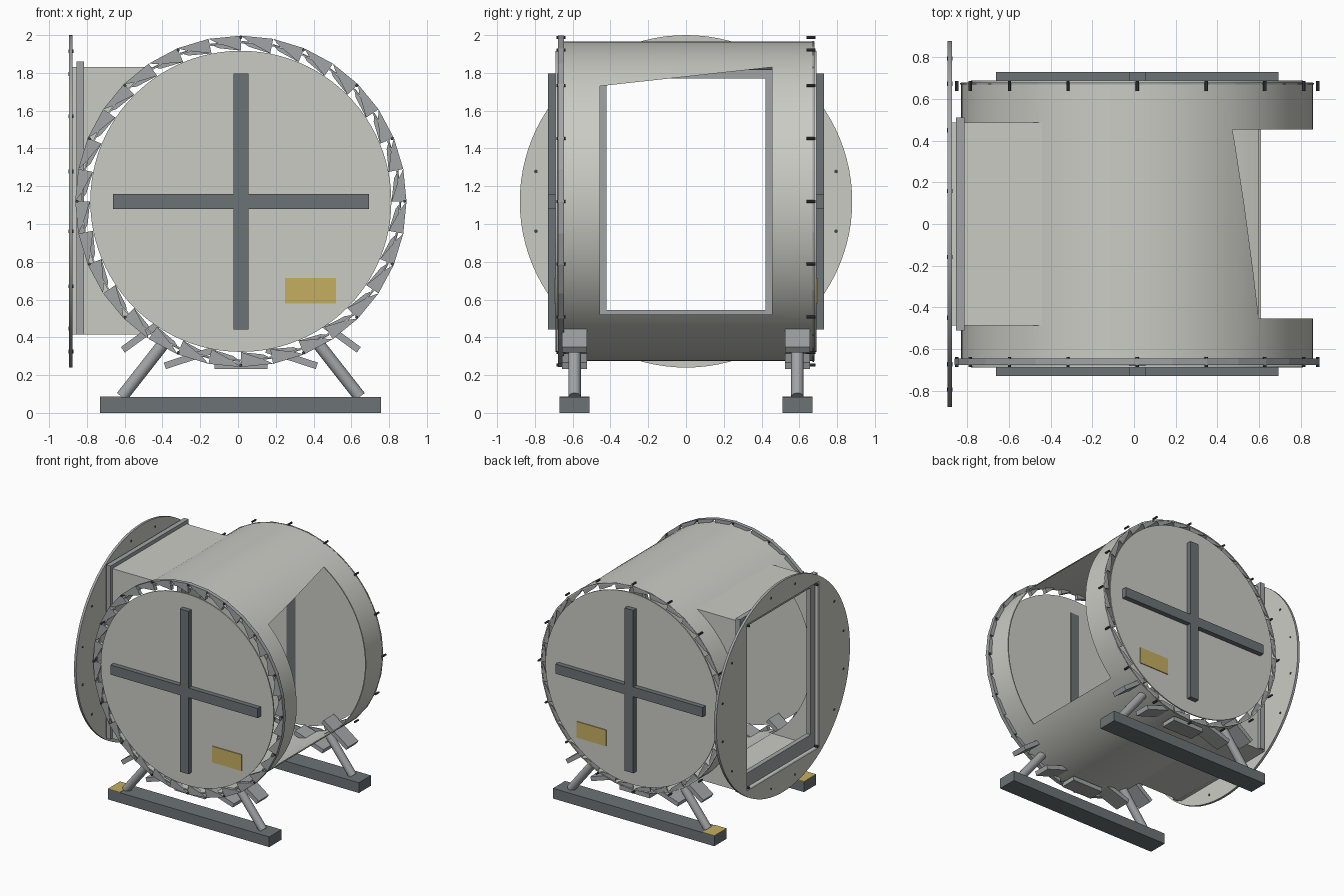
import bpy, bmesh, math
from mathutils import Vector

if "Cube" in bpy.data.objects:
    bpy.data.objects.remove(bpy.data.objects["Cube"])


def material(name, rgb):
    m = bpy.data.materials.new(name)
    m.use_nodes = True
    m.diffuse_color = (*rgb, 1)
    m.node_tree.nodes["Principled BSDF"].inputs["Base Color"].default_value = (*rgb, 1)
    return m


LIGHT = material("warm light grey", (0.60, 0.60, 0.56))
STEEL = material("steel grey", (0.36, 0.37, 0.38))
DARK = material("dark grey", (0.15, 0.17, 0.18))
BLACK = material("bolt grey", (0.06, 0.065, 0.07))
YELLOW = material("ochre yellow", (0.56, 0.43, 0.12))

CX, CZ = 0.015, 1.12      # drum axis
R = 0.845                 # drum radius


def finish(name, bm, mat, smooth=False):
    bmesh.ops.recalc_face_normals(bm, faces=bm.faces)
    mesh = bpy.data.meshes.new(name)
    bm.to_mesh(mesh)
    bm.free()
    ob = bpy.data.objects.new(name, mesh)
    bpy.context.collection.objects.link(ob)
    mesh.materials.append(mat)
    if smooth:
        shade(ob)
    return ob


def activate(ob):
    bpy.ops.object.select_all(action='DESELECT')
    ob.select_set(True)
    bpy.context.view_layer.objects.active = ob


def shade(ob):
    activate(ob)
    bpy.ops.object.shade_smooth_by_angle(angle=math.radians(35))


def box(name, lo, hi, mat):
    bm = bmesh.new()
    bmesh.ops.create_cube(bm, size=1)
    lo, hi = Vector(lo), Vector(hi)
    for v in bm.verts:
        v.co = (lo + hi) / 2 + v.co * (hi - lo)
    return finish(name, bm, mat)


def rod(name, a, b, r, mat, seg=64, smooth=True):
    a, b = Vector(a), Vector(b)
    bm = bmesh.new()
    bmesh.ops.create_cone(bm, cap_ends=True, segments=seg, radius1=r, radius2=r,
                          depth=(b - a).length)
    bm.transform((b - a).to_track_quat('Z', 'Y').to_matrix().to_4x4())
    bmesh.ops.translate(bm, verts=bm.verts, vec=(a + b) / 2)
    return finish(name, bm, mat, smooth)


def prism(name, points, offset, mat):
    bm = bmesh.new()
    face = bm.faces.new([bm.verts.new(p) for p in points])
    ext = bmesh.ops.extrude_face_region(bm, geom=[face])["geom"]
    bmesh.ops.translate(bm, vec=offset,
                        verts=[g for g in ext if isinstance(g, bmesh.types.BMVert)])
    return finish(name, bm, mat)


def cut(ob, cutter):
    mod = ob.modifiers.new("cut", 'BOOLEAN')
    mod.operation = 'DIFFERENCE'
    mod.solver = 'EXACT'
    mod.object = cutter
    activate(ob)
    bpy.ops.object.modifier_apply(modifier=mod.name)
    bpy.data.objects.remove(cutter)


def polar(r, angle, y):
    return (CX + r * math.sin(angle), y, CZ + r * math.cos(angle))


# Drum shell with a slanted side opening and a duct opening
shell = rod("drum_shell", (CX, -0.675, CZ), (CX, 0.68, CZ), R, LIGHT, 96, False)
cut(shell, rod("cutter", (CX, -1, CZ), (CX, 1, CZ), R - 0.008, LIGHT, 96, False))
opening = [(0.3, -0.455, 0.52), (0.3, 0.455, 0.52), (0.3, 0.455, 1.83), (0.3, -0.455, 1.73)]
cut(shell, prism("cutter", opening, (1, 0, 0), LIGHT))
cut(shell, box("cutter", (-1.2, -0.475, 0.43), (-0.3, 0.475, 1.815), LIGHT))
shade(shell)

# Side duct, trimmed to the drum
duct = box("duct", (-0.878, -0.488, 0.415), (-0.4, 0.488, 1.83), LIGHT)
cut(duct, box("cutter", (-1, -0.475, 0.43), (0, 0.475, 1.815), LIGHT))
cut(duct, rod("cutter", (CX, -1, CZ), (CX, 1, CZ), R - 0.004, LIGHT, 96, False))

# Rectangular duct frame
frame = box("duct_frame", (-0.855, -0.512, 0.415), (-0.815, 0.512, 1.86), STEEL)
cut(frame, box("cutter", (-1, -0.42, 0.545), (0, 0.42, 1.77), STEEL))

# Large round flange with steel edge and bolt heads
flange = rod("duct_flange", (-0.895, 0, CZ), (-0.875, 0, CZ), 0.88, LIGHT, 96, False)
cut(flange, box("cutter", (-1, -0.475, 0.43), (0, 0.475, 1.815), LIGHT))
flange.data.materials.clear()
for m in (LIGHT, STEEL):
    flange.data.materials.append(m)
for p in flange.data.polygons:
    p.material_index = int(abs(p.normal.x) < 0.5)
shade(flange)
for i in range(16):
    t = math.tau * (i + 0.5) / 16
    y, z = 0.81 * math.cos(t), CZ + 0.81 * math.sin(t)
    rod("flange_bolt", (-0.898, y, z), (-0.872, y, z), 0.01, BLACK, 8)

# Parts repeated at both ends of the drum
for s, end in ((-1, "front"), (1, "back")):
    rod(end + "_cap", (CX, s * 0.68, CZ), (CX, s * 0.69, CZ), 0.797, LIGHT, 96)

    # Crossed stiffener bars and the label plate
    for name, w, h, inner in (("_upright_bar", 0.04, 0.678, 0.677), ("_cross_bar", 0.678, 0.04, 0.681)):
        ys = sorted((s * inner, s * 0.73))
        box(end + name, (CX - w, ys[0], CZ - h), (CX + w, ys[1], CZ + h), DARK)
    ys = sorted((s * 0.689, s * 0.697))
    box(end + "_plate", (0.25, ys[0], 0.58), (0.52, ys[1], 0.715), YELLOW)

    # Toothed rim
    outer, thick = (0.877, 0.032) if s < 0 else (0.85, 0.008)
    bm = bmesh.new()
    count = 32
    for i in range(count):
        a, b = math.tau * i / count, math.tau * (i + 1) / count
        m = a + (b - a) * 0.25
        pts = [polar(outer, a, s * 0.677), polar(outer, b, s * 0.677),
               polar(0.798, b, s * 0.677), polar(outer - 0.03, m, s * 0.677)]
        face = bm.faces.new([bm.verts.new(p) for p in pts])
        ext = bmesh.ops.extrude_face_region(bm, geom=[face])["geom"]
        bmesh.ops.translate(bm, vec=(0, -s * thick, 0),
                            verts=[g for g in ext if isinstance(g, bmesh.types.BMVert)])
    finish(end + "_toothed_rim", bm, STEEL)

    # Rim bolts
    for i in range(16):
        t = math.tau * i / 16
        rod(end + "_rim_bolt", polar(0.867, t, s * 0.638), polar(0.867, t, s * 0.686),
            0.008, BLACK, 8)

    # Base beam with a pad on one end
    yc = s * 0.59
    box(end + "_base_beam", (-0.73, yc - 0.08, 0), (0.757, yc + 0.08, 0.085), DARK)
    box(end + "_base_pad", (-0.73, yc - 0.08, 0.084), (-0.62, yc + 0.08, 0.088), YELLOW)

    # Slanted legs
    for side in (-1, 1):
        rod(end + "_leg", (CX + side * 0.63, yc, 0.085), (CX + side * 0.395, yc, 0.385),
            0.033, STEEL, 20)

    # Saddle plates under the drum
    for k in range(-2, 3):
        t = math.radians(18 * k)
        c = Vector(polar(0.87, math.pi - t, yc))
        along = Vector((math.cos(t), 0, -math.sin(t))) * 0.14
        up = Vector((math.sin(t), 0, math.cos(t))) * 0.018
        across = Vector((0, 0.067, 0))
        pts = [c + along + up, c - along + up, c - along - up, c + along - up]
        prism(end + "_saddle_plate", [p - across for p in pts], across * 2, STEEL)
